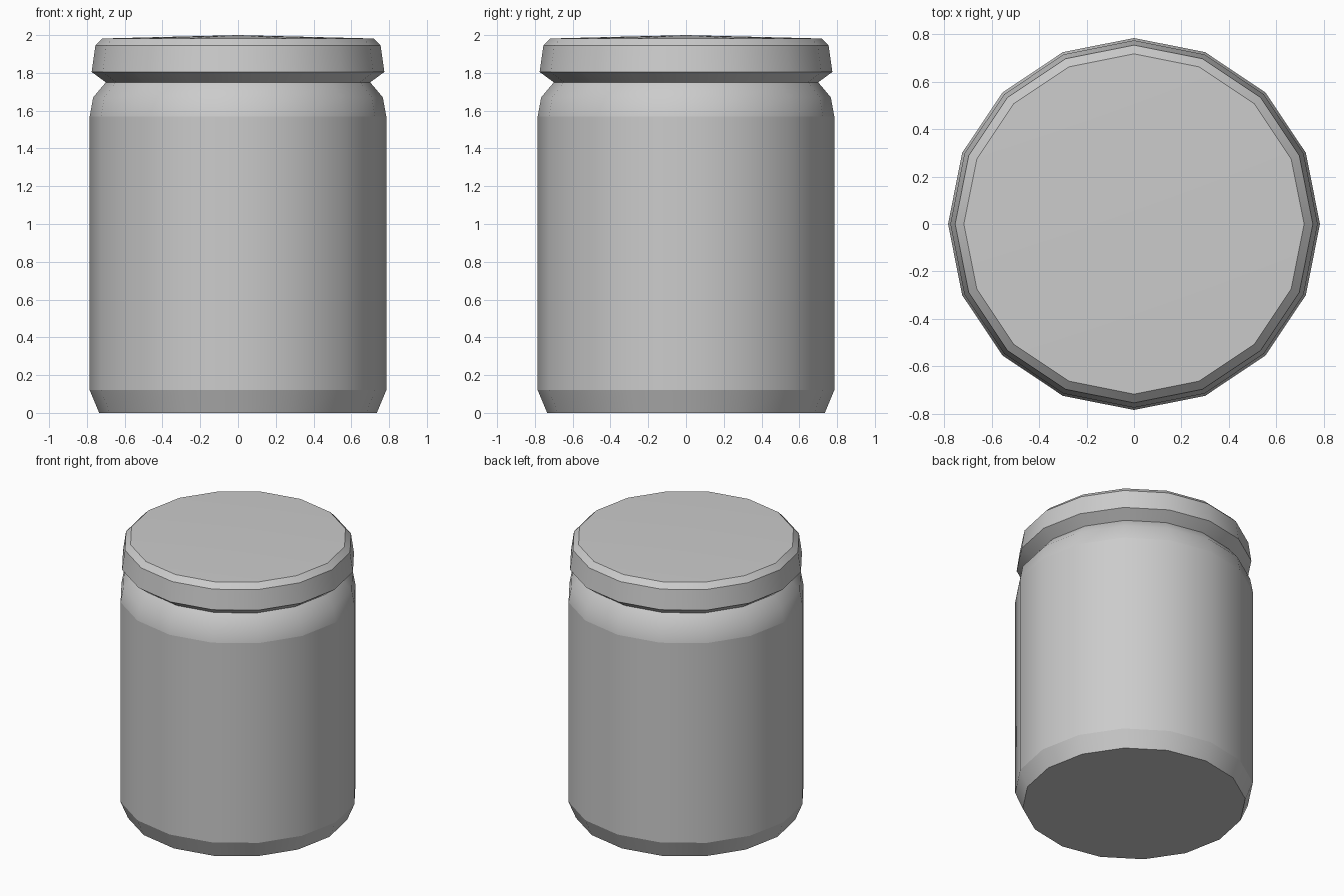
import bpy, bmesh
from math import cos, sin, tau

if "Cube" in bpy.data.objects:
    bpy.data.objects.remove(bpy.data.objects["Cube"])

SIDES = 16


def lathe(name, profile, soft_rings=()):
    """Revolve (radius, z) points; radius 0 closes the end with a fan."""
    bm = bmesh.new()
    rings = []
    for r, z in profile:
        n = SIDES if r > 0 else 1
        rings.append([bm.verts.new((r * cos(tau * i / SIDES), r * sin(tau * i / SIDES), z))
                      for i in range(n)])
    for a, b in zip(rings, rings[1:]):
        for i in range(SIDES):
            j = (i + 1) % SIDES
            quad = [a[i % len(a)], a[j % len(a)], b[j % len(b)], b[i % len(b)]]
            bm.faces.new(list(dict.fromkeys(quad))).smooth = True
    # crisp horizontal rings, smooth around the circumference
    for k, ring in enumerate(rings):
        if len(ring) > 1 and k not in soft_rings:
            for i in range(SIDES):
                edge = bm.edges.get((ring[i], ring[(i + 1) % SIDES]))
                edge.smooth = False
    mesh = bpy.data.meshes.new(name)
    bm.to_mesh(mesh)
    bm.free()
    obj = bpy.data.objects.new(name, mesh)
    bpy.context.collection.objects.link(obj)
    return obj


# Jar: flat base, chamfered foot, straight wall, rounded shoulder up to the neck
lathe("jar_body", [(0, 0), (0.735, 0), (0.785, 0.12), (0.785, 1.57),
                   (0.767, 1.67), (0.70, 1.75)], soft_rings=(4,))

# Lid: undercut rim, tapered side, chamfer and slightly domed top
lathe("lid", [(0.70, 1.75), (0.775, 1.805), (0.755, 1.945), (0.718, 1.982), (0, 2.0)])
